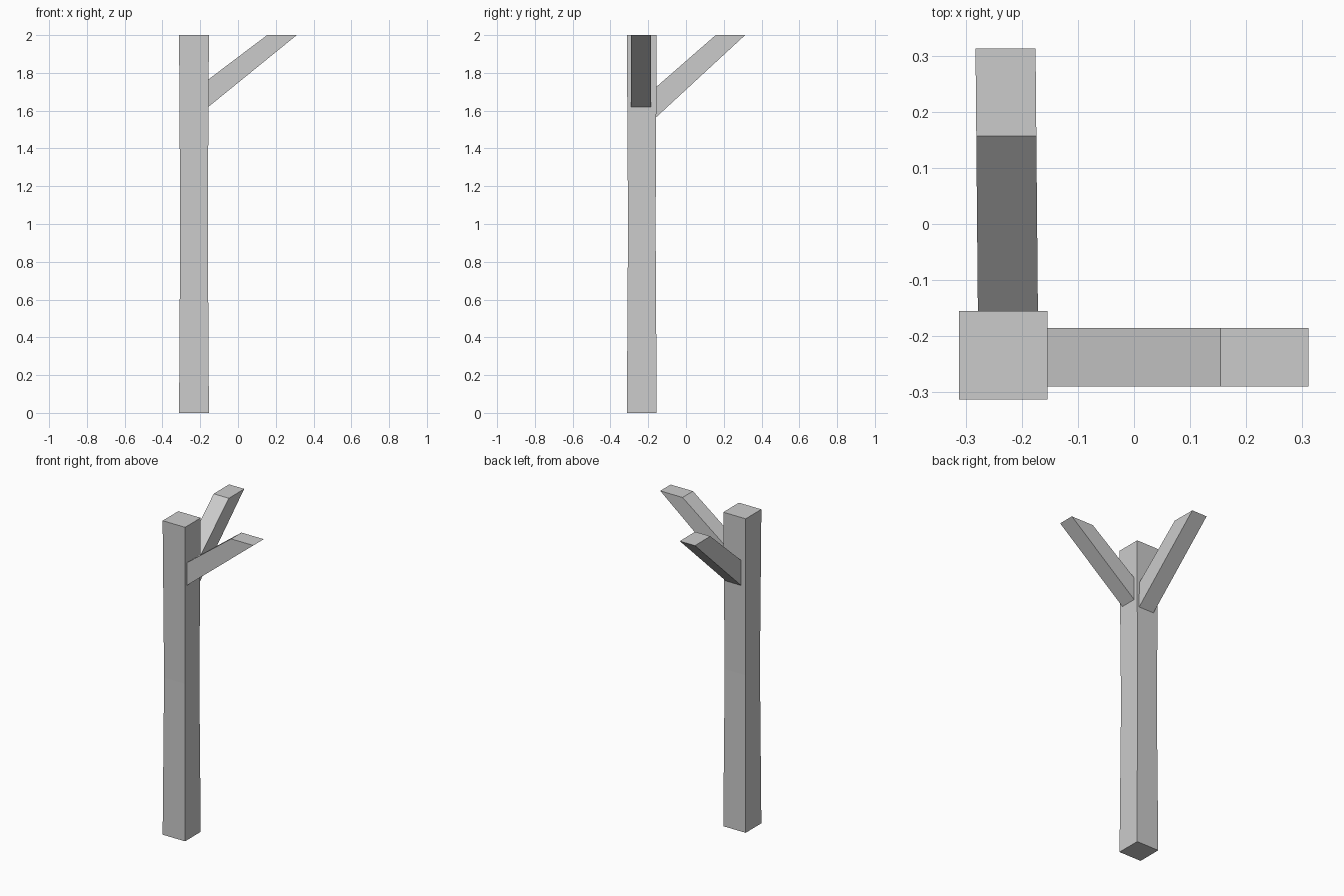
import bpy, bmesh

if "Cube" in bpy.data.objects:
    bpy.data.objects.remove(bpy.data.objects["Cube"])


def loft(name, rings):
    """Skin a stack of four-point rings and cap both ends."""
    bm = bmesh.new()
    loops = [[bm.verts.new(p) for p in ring] for ring in rings]
    for a, b in zip(loops, loops[1:]):
        for i in range(4):
            j = (i + 1) % 4
            bm.faces.new((a[i], a[j], b[j], b[i]))
    bm.faces.new(loops[0][::-1])
    bm.faces.new(loops[-1])
    bmesh.ops.recalc_face_normals(bm, faces=bm.faces)
    mesh = bpy.data.meshes.new(name)
    bm.to_mesh(mesh)
    bm.free()
    obj = bpy.data.objects.new(name, mesh)
    bpy.context.collection.objects.link(obj)
    return obj


# Square post, very slightly waisted like hewn timber
post_rings = []
for z, half in ((0, 0.079), (0.5, 0.076), (1.0, 0.073), (1.5, 0.076), (2.0, 0.079)):
    cx, cy = -0.233, -0.234
    post_rings.append([(cx + sx * half, cy + sy * half, z)
                       for sx, sy in ((-1, -1), (1, -1), (1, 1), (-1, 1))])
loft("post", post_rings)

# Diagonal braces: steep-cut at the post, level-cut at the top
side_profile = [(-0.157, 1.62), (-0.157, 1.765), (0.154, 2.0), (0.311, 2.0)]
loft("side_brace", [[(x, y, z) for x, z in side_profile] for y in (-0.290, -0.185)])

back_profile = [(-0.158, 1.565), (-0.158, 1.725), (0.157, 2.0), (0.313, 2.0)]
loft("back_brace", [[(x - 0.009 * (y - 0.15), y, z) for y, z in back_profile]
                    for x in (-0.281, -0.174)])
